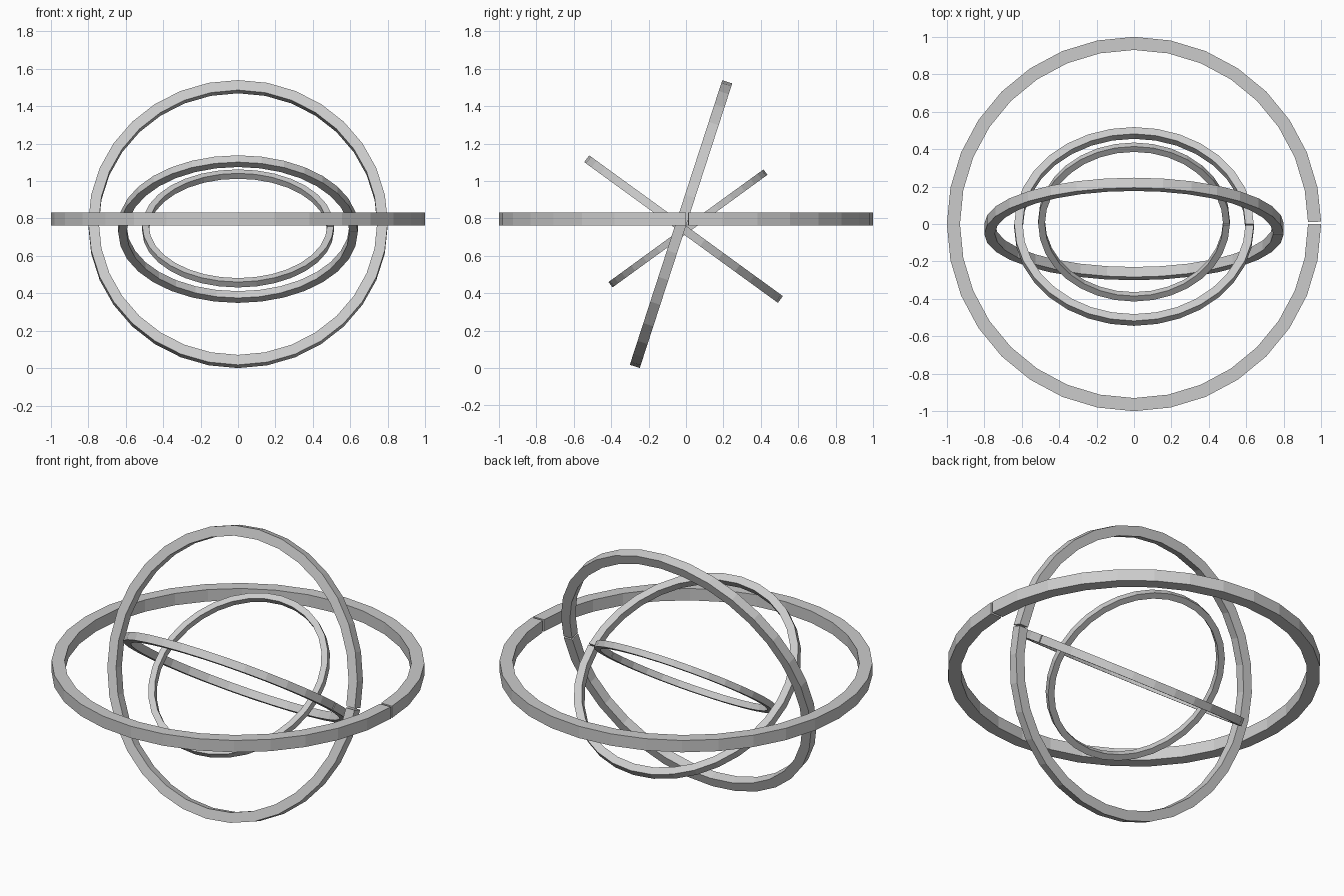
import bpy, bmesh
from math import sin, cos, radians
from mathutils import Matrix

if "Cube" in bpy.data.objects:
    bpy.data.objects.remove(bpy.data.objects["Cube"])

SEGMENTS = 32
GAP = 0.7            # degrees left open where each band ends meet
STEP = 72            # each ring tips a further 72 degrees about x
PIVOT_Z = 0.8 * sin(radians(72))


def split_ring(name, scale, tilt):
    """Flat-faced square band with a hairline split on its +x side."""
    outer, inner, height = scale, 0.93 * scale, 0.07 * scale
    bm = bmesh.new()
    sections = []
    for i in range(SEGMENTS + 1):
        a = radians(360 * i / SEGMENTS)
        if i == 0:
            a = radians(GAP)
        profile = [(inner, 0), (outer, 0), (outer, height), (inner, height)]
        sections.append([bm.verts.new((r * cos(a), r * sin(a), z)) for r, z in profile])
    for s, t in zip(sections, sections[1:]):
        for k in range(4):
            n = (k + 1) % 4
            bm.faces.new((s[k], s[n], t[n], t[k]))
    # end caps at the split
    bm.faces.new(sections[0])
    bm.faces.new(sections[-1])
    bmesh.ops.recalc_face_normals(bm, faces=bm.faces)
    # tip about the shared pivot
    bm.transform(Matrix.Translation((0, 0, PIVOT_Z)) @ Matrix.Rotation(radians(tilt), 4, 'X'))
    mesh = bpy.data.meshes.new(name)
    bm.to_mesh(mesh)
    bm.free()
    bpy.context.collection.objects.link(bpy.data.objects.new(name, mesh))


# four nested rings, each 80 percent of the one outside it
for i, name in enumerate(("outer_ring", "second_ring", "third_ring", "inner_ring")):
    split_ring(name, 0.8 ** i, STEP * i)
